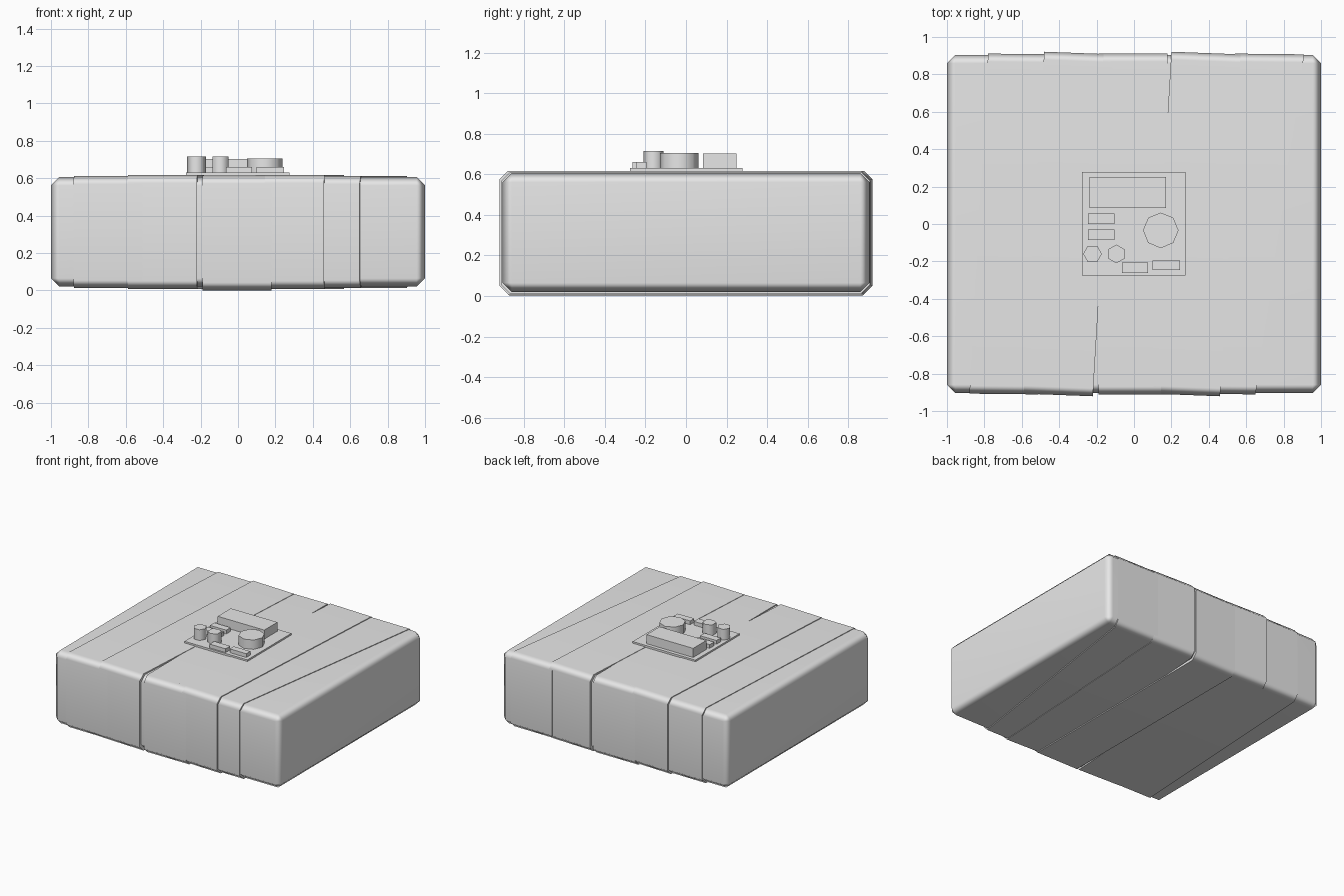
import bpy, bmesh, math
from mathutils import Matrix

old = bpy.data.objects.get("Cube")
if old:
    bpy.data.objects.remove(old)

# One plain material for everything
grey = bpy.data.materials.new("plain grey")
grey.use_nodes = True
GREY = (0.8, 0.8, 0.8, 1)
grey.diffuse_color = GREY
grey.node_tree.nodes["Principled BSDF"].inputs["Base Color"].default_value = GREY


def finish(name, bm, angle=None, weighted=False):
    bmesh.ops.recalc_face_normals(bm, faces=bm.faces)
    mesh = bpy.data.meshes.new(name)
    bm.to_mesh(mesh)
    bm.free()
    mesh.materials.append(grey)
    ob = bpy.data.objects.new(name, mesh)
    bpy.context.scene.collection.objects.link(ob)
    if angle:
        bpy.ops.object.select_all(action='DESELECT')
        ob.select_set(True)
        bpy.context.view_layer.objects.active = ob
        bpy.ops.object.shade_smooth_by_angle(angle=math.radians(angle))
    if weighted:
        mod = ob.modifiers.new("soft edges", 'WEIGHTED_NORMAL')
        mod.keep_sharp = True
    return ob


def box(name, x0, x1, y0, y1, z0, z1, chamfer=0):
    bm = bmesh.new()
    size = Matrix.Diagonal((x1 - x0, y1 - y0, z1 - z0, 1))
    mid = Matrix.Translation(((x0 + x1) / 2, (y0 + y1) / 2, (z0 + z1) / 2))
    bmesh.ops.create_cube(bm, size=1, matrix=mid @ size)
    if chamfer:
        bmesh.ops.bevel(bm, geom=bm.edges[:], offset=chamfer, segments=1,
                        affect='EDGES', profile=0.5)
        return finish(name, bm, 60, True)
    return finish(name, bm)


def post(name, x, y, radius, sides, top, turn=0):
    bm = bmesh.new()
    height = top - BOARD_TOP
    place = Matrix.Translation((x, y, BOARD_TOP + height / 2))
    bmesh.ops.create_cone(bm, cap_ends=True, segments=sides, radius1=radius,
                          radius2=radius, depth=height,
                          matrix=place @ Matrix.Rotation(math.radians(turn), 4, 'Z'))
    return finish(name, bm, 65)


def strip(name, front, back, half_y, z0, z1, tilt):
    """Wrapped band; front and back give its left edge in x at each end."""
    c = 0.043
    y = half_y
    loop = [(-y, z0 + c), (-y + c, z0), (y - c, z0), (y, z0 + c),
            (y, z1 - c), (y - c, z1), (-y + c, z1), (-y, z1 - c)]
    bm = bmesh.new()
    rings = []
    for side in (0, 1):
        ring = []
        for py, pz in loop:
            x = front + (back - front) * (py / y + 1) / 2 + side * STRIP_WIDTH
            ring.append(bm.verts.new((x, py - tilt * (side - 0.5), pz)))
        rings.append(ring)
        bm.faces.new(ring)
    for i in range(len(loop)):
        j = (i + 1) % len(loop)
        bm.faces.new((rings[0][i], rings[0][j], rings[1][j], rings[1][i]))
    return finish(name, bm, 60, True)


STRIP_WIDTH = 0.37
BOARD_TOP = 0.63

# Main block with chamfered edges
box("main_block", -1, 1, -0.904, 0.904, 0.02, 0.606, 0.045)

# Overlapping wrapped bands
strip("band_far_right", -0.88, -0.78, 0.909, 0.012, 0.611, 0.004)
strip("band_right", -0.59, -0.48, 0.914, 0.008, 0.617, 0.014)
strip("band_middle", -0.19, -0.19, 0.912, 0.0, 0.614, 0)
strip("band_left", 0.09, 0.20, 0.914, 0.008, 0.617, 0.014)
strip("band_far_left", 0.28, 0.54, 0.909, 0.012, 0.611, 0.004)

# Circuit board and its parts
box("circuit_board", -0.278, 0.275, -0.275, 0.278, 0.6, BOARD_TOP)
box("battery_block", -0.238, 0.172, 0.085, 0.25, BOARD_TOP, 0.702)
for i, y in enumerate((0.0, -0.085)):
    box(f"chip_{i + 1}", -0.247, -0.103, y, y + 0.055, BOARD_TOP, 0.66)
box("connector_middle", -0.065, 0.075, -0.263, -0.205, BOARD_TOP, 0.66)
box("connector_left", 0.10, 0.245, -0.246, -0.195, BOARD_TOP, 0.66)
post("large_capacitor", 0.143, -0.034, 0.095, 8, 0.704)
post("small_capacitor_right", -0.222, -0.16, 0.05, 6, 0.715, 30)
post("small_capacitor_middle", -0.094, -0.16, 0.05, 6, 0.715)
